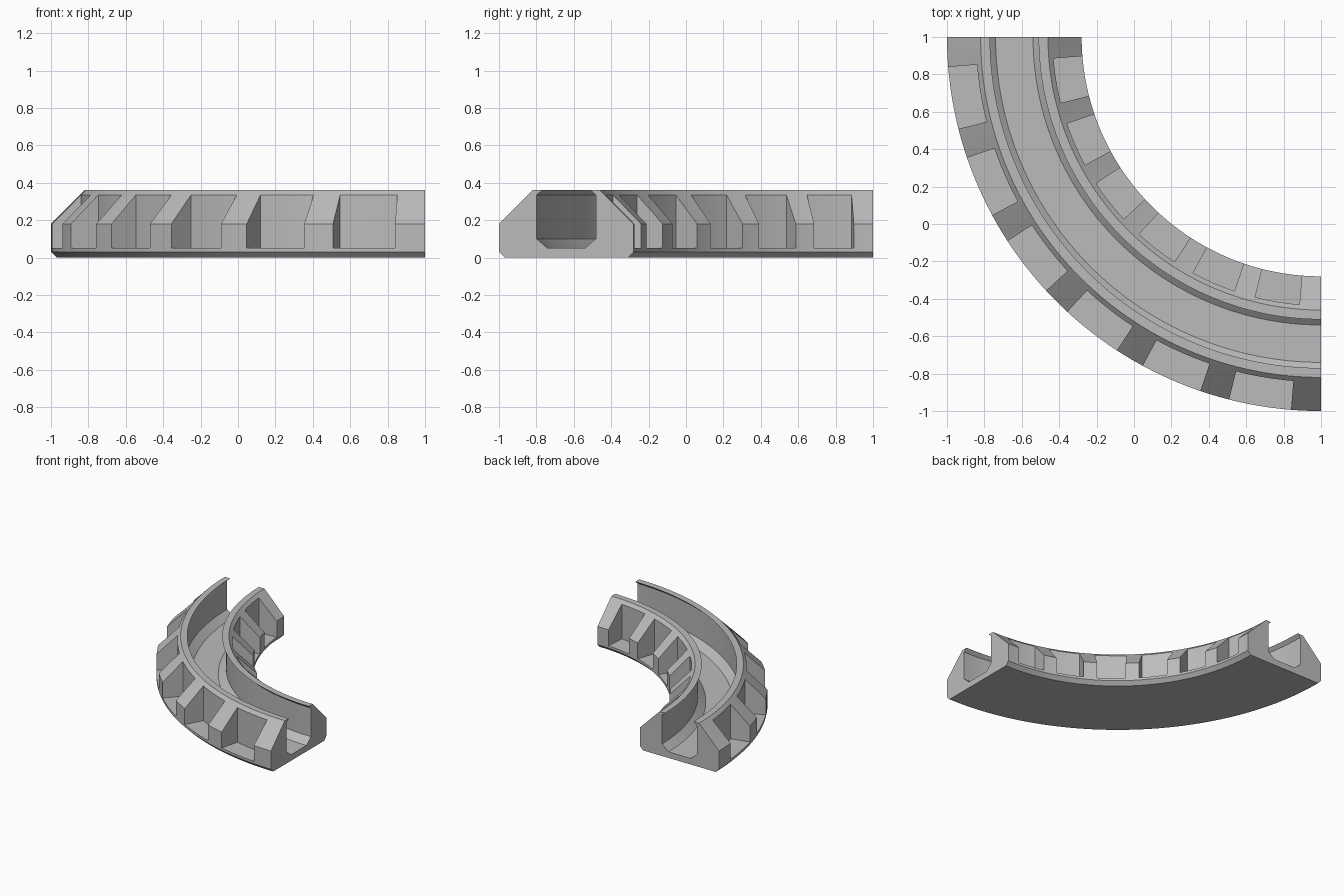
import bpy
import bmesh
from math import cos, sin, radians

cube = bpy.data.objects.get("Cube")
if cube:
    bpy.data.objects.remove(cube, do_unlink=True)

MID_RADIUS = 1.64
RIBS, RIB_ANGLE = 7, 4.6
POCKET_ANGLE = (90 - RIBS * RIB_ANGLE) / (RIBS - 1)

# Half cross-section: (offset from the track's centre line, height), base to channel floor
half = [(0.33, 0), (0.36, 0.03), (0.36, 0.05), (0.36, 0.18), (0.205, 0.335), (0.18, 0.36),
        (0.13, 0.36), (0.158, 0.335), (0.158, 0.10), (0.10, 0.05)]
pocket_corner = (0.205, 0.05)
H = len(half)
section = half + [(-d, z) for d, z in reversed(half)]
LAST = len(section) - 1
outer_corner, inner_corner = LAST + 1, LAST + 2
section += [pocket_corner, (-pocket_corner[0], pocket_corner[1])]

# Outlines: full at a rib, notched on both flanks at a pocket
rib_path = list(range(LAST + 1))
pocket_path = [i for i in rib_path if i not in (3, LAST - 3)]
pocket_path.insert(pocket_path.index(2) + 1, outer_corner)
pocket_path.insert(pocket_path.index(LAST - 2), inner_corner)

# Angular columns, each tagged rib or pocket
angles, kinds = [0.0], []
for i in range(2 * RIBS - 1):
    is_rib = i % 2 == 0
    width, steps = (RIB_ANGLE, 3) if is_rib else (POCKET_ANGLE, 6)
    for _ in range(steps):
        angles.append(angles[-1] + width / steps)
        kinds.append(is_rib)

bm = bmesh.new()
rings = []
for a in angles:
    t = radians(180 + a)
    rings.append([bm.verts.new((1 + (MID_RADIUS + d) * cos(t), 1 + (MID_RADIUS + d) * sin(t), z))
                  for d, z in section])

# Sweep the outline along the quarter turn
for ring, nxt, is_rib in zip(rings, rings[1:], kinds):
    path = rib_path if is_rib else pocket_path
    for p, q in zip(path, path[1:] + path[:1]):
        bm.faces.new((ring[p], ring[q], nxt[q], nxt[p]))

# Rib side walls wherever rib meets pocket
for k in range(1, len(kinds)):
    if kinds[k] != kinds[k - 1]:
        r = rings[k]
        bm.faces.new((r[2], r[3], r[4], r[outer_corner]))
        bm.faces.new((r[LAST - 2], r[LAST - 3], r[LAST - 4], r[inner_corner]))

# End caps
for ring in (rings[0], rings[-1]):
    bm.faces.new([ring[i] for i in rib_path])

bmesh.ops.delete(bm, geom=[v for v in bm.verts if not v.link_faces], context='VERTS')
bmesh.ops.recalc_face_normals(bm, faces=bm.faces[:])

mesh = bpy.data.meshes.new("curved_track")
bm.to_mesh(mesh)
bm.free()
track = bpy.data.objects.new("curved_track", mesh)
bpy.context.collection.objects.link(track)

# Single grey finish
grey = bpy.data.materials.new("plain_grey")
grey.use_nodes = True
colour = (0.5, 0.5, 0.5, 1)
grey.diffuse_color = colour
grey.node_tree.nodes["Principled BSDF"].inputs["Base Color"].default_value = colour
mesh.materials.append(grey)

bpy.ops.object.select_all(action='DESELECT')
track.select_set(True)
bpy.context.view_layer.objects.active = track
bpy.ops.object.shade_smooth_by_angle(angle=radians(25))
